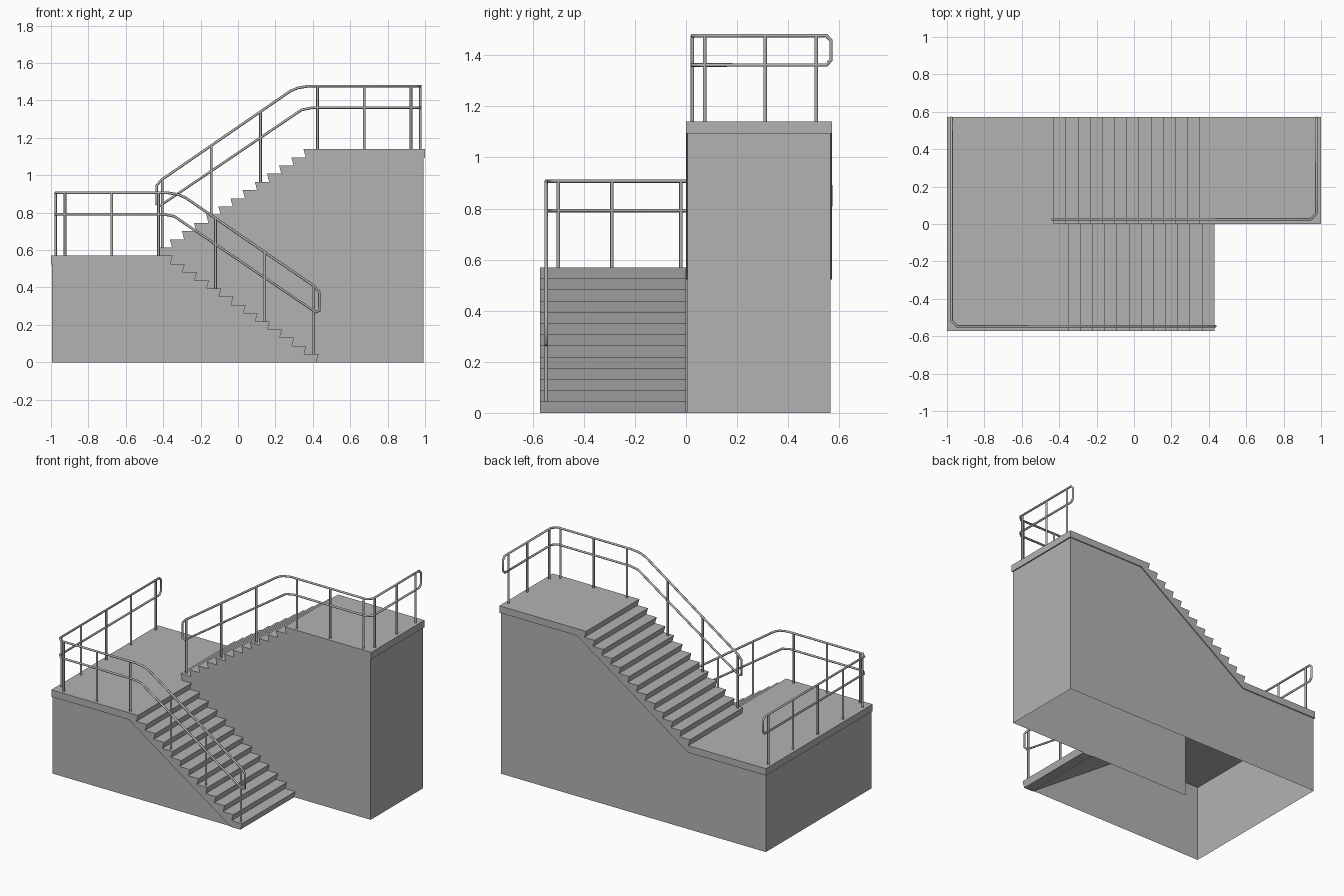
import bpy
import bmesh
from mathutils import Vector

if "Cube" in bpy.data.objects:
    bpy.data.objects.remove(bpy.data.objects["Cube"], do_unlink=True)

RISE = 0.57          # height of one flight
STEPS = 13
RISER = RISE / STEPS
GOING = 0.065
START = -0.43        # first step edge of the upper flight
NOSE = 0.012
SLAB = 0.047
HALF = 0.572         # half depth of the whole stair
TUBE = 0.007

grey = bpy.data.materials.new("plain grey")
grey.use_nodes = True
grey.diffuse_color = (0.45, 0.45, 0.45, 1)
grey.node_tree.nodes["Principled BSDF"].inputs["Base Color"].default_value = (0.45, 0.45, 0.45, 1)


def mesh_object(name, bm):
    me = bpy.data.meshes.new(name)
    bm.to_mesh(me)
    bm.free()
    me.materials.append(grey)
    ob = bpy.data.objects.new(name, me)
    bpy.context.collection.objects.link(ob)
    return ob


def slab_from_profile(name, profile, y0, y1):
    """Extrude an x-z outline from y0 to y1."""
    bm = bmesh.new()
    face = bm.faces.new([bm.verts.new((x, y0, z)) for x, z in profile])
    out = bmesh.ops.extrude_face_region(bm, geom=[face])
    moved = [v for v in out["geom"] if isinstance(v, bmesh.types.BMVert)]
    bmesh.ops.translate(bm, verts=moved, vec=(0, y1 - y0, 0))
    bmesh.ops.recalc_face_normals(bm, faces=bm.faces)
    return mesh_object(name, bm)


def sheet(name, points, outward):
    """Single flat wall panel facing the given direction."""
    bm = bmesh.new()
    face = bm.faces.new([bm.verts.new(p) for p in points])
    face.normal_update()
    if face.normal.dot(Vector(outward)) < 0:
        face.normal_flip()
    return mesh_object(name, bm)


def tube(name, points, closed=False):
    cu = bpy.data.curves.new(name, "CURVE")
    cu.dimensions = "3D"
    cu.bevel_depth = TUBE
    cu.bevel_resolution = 2
    cu.use_fill_caps = True
    sp = cu.splines.new("POLY")
    sp.points.add(len(points) - 1)
    for p, co in zip(sp.points, points):
        p.co = (*co, 1)
    sp.use_cyclic_u = closed
    for s in cu.splines:
        s.use_smooth = True
    cu.materials.append(grey)
    ob = bpy.data.objects.new(name, cu)
    bpy.context.collection.objects.link(ob)


# Sawtooth outline climbing towards +x; heights are relative to the lower floor
steps = []
for i in range(STEPS):
    x = START + GOING * i
    steps += [(x + NOSE, RISER * i), (x, RISER * (i + 1))]
TOP_BEND = (0.42, RISE - SLAB)
LOW_BEND = (-0.415, -SLAB)

# Upper flight joined to the rear half of the lower landing
upper = [(-1, 0)] + steps + [(1, RISE), (1, RISE - SLAB), TOP_BEND, LOW_BEND, (-1, -SLAB)]
slab_from_profile("upper_flight", [(x, z + RISE) for x, z in upper], 0, HALF)

# Lower flight is the mirrored outline, cut off at the ground
lower = steps + [(1, RISE), (1, RISE - SLAB), TOP_BEND, (-0.347, 0)]
slab_from_profile("lower_flight", [(-x, z) for x, z in lower], -HALF, 0)

# Enclosing walls, open underneath
W = HALF - 0.007
L, R = -0.995, 0.992
slope = [(0.42, 2 * RISE - SLAB), (-0.415, RISE - SLAB)]
upper_end = [(R, 0), (R, 2 * RISE - SLAB)]
landing_end = [(L, RISE - SLAB), (L, 0)]
back = upper_end + slope + landing_end
middle = upper_end + slope + [(-0.415, 0)]
front = [(0.347, 0), (-0.42, RISE - SLAB)] + landing_end
sheet("back_wall", [(x, W, z) for x, z in back], (0, 1, 0))
sheet("middle_wall", [(x, 0.006, z) for x, z in middle], (0, -1, 0))
sheet("front_wall", [(x, -W, z) for x, z in front], (0, -1, 0))


def end_wall(name, x, y0, top):
    sheet(name, [(x, y0, 0), (x, W, 0), (x, W, top), (x, y0, top)], (x, 0, 0))


end_wall("lower_landing_end_wall", L, -W, RISE - SLAB)
end_wall("upper_landing_end_wall", R, 0.006, 2 * RISE - SLAB)


def railing(name, sx, y, floor, side_posts):
    """Closed two-bar loop along a flight and around its landing, with posts."""
    hi, lo = RISE + 0.337, RISE + 0.222
    end, cut = 0.975, 0.03
    top = [(-0.41, y, 0.405), (0.28, y, 0.88), (0.32, y, 0.897), (0.38, y, hi),
           (end - cut, y, hi), (end, y + cut, hi), (end, 0.55, hi), (end, HALF - 0.004, hi - 0.02)]
    low = [(end, HALF - 0.004, lo + 0.02), (end, 0.55, lo), (end, y + cut, lo), (end - cut, y, lo),
           (0.40, y, lo), (0.34, y, lo - 0.012), (-0.415, y, 0.268), (-0.435, y, 0.276),
           (-0.435, y, 0.375)]
    tube(name + "_rails", [(sx * px, py, pz + floor) for px, py, pz in top + low], True)

    def post(x, py, z0, z1):
        tube(name + "_post", [(sx * x, py, z0 + floor), (sx * x, py, z1 + floor)])

    for x in (-0.405, -0.143, 0.12):
        tread = RISER * (int((x - START) / GOING) + 1)
        post(x, y, tread, 0.405 + (x + 0.41) * 0.688)
    for x in (0.425, 0.675, 0.925):
        post(x, y, RISE, hi)
    for py in side_posts:
        post(end, py, RISE, hi)


railing("upper_railing", 1, 0.025, RISE, (0.073, 0.31, 0.51))
railing("lower_railing", -1, -0.547, 0, (-0.5, -0.29, -0.02, 0.245, 0.51))
